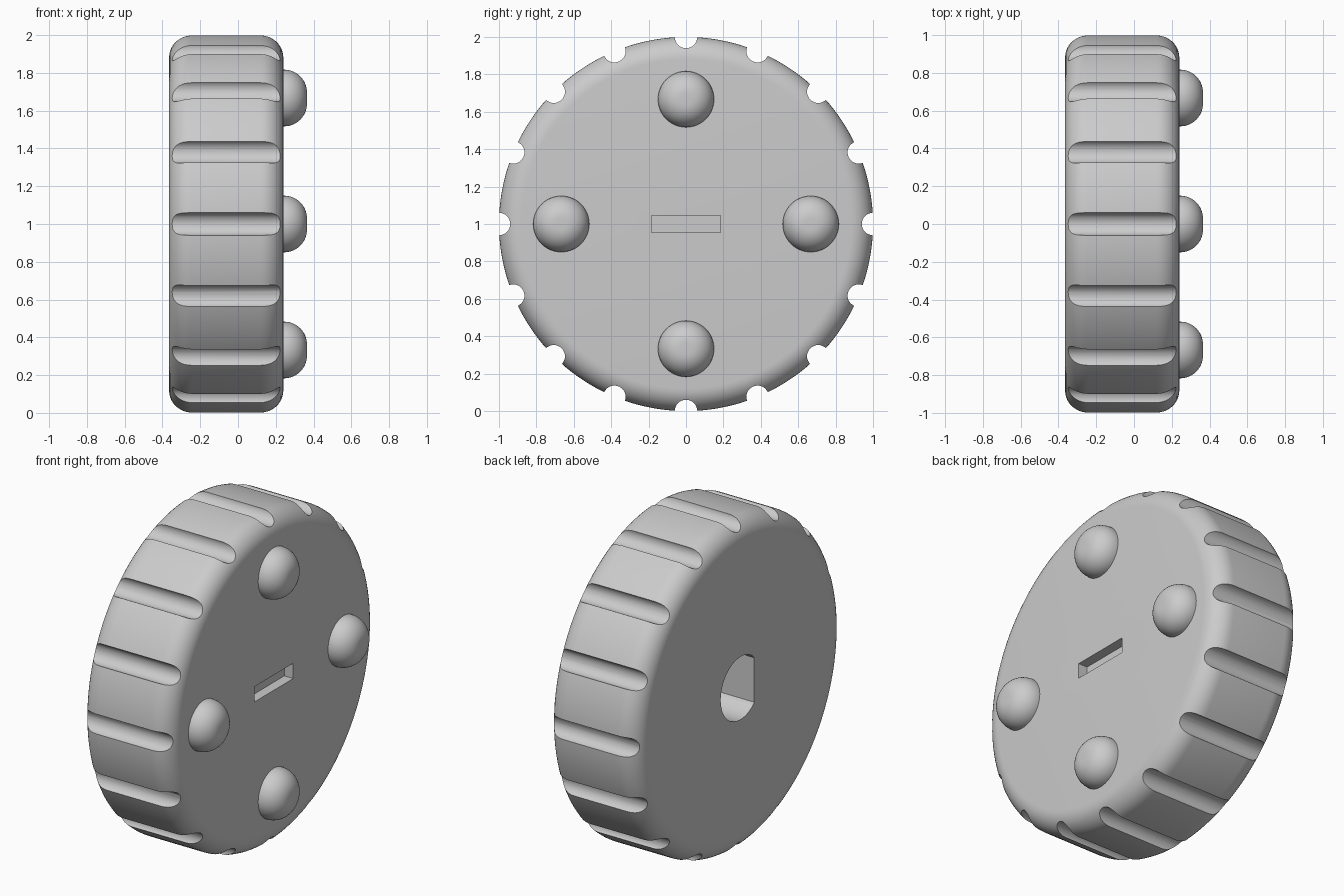
import bpy, bmesh
from math import pi, sin, cos, radians
from mathutils import Matrix, Vector

if "Cube" in bpy.data.objects:
    bpy.data.objects.remove(bpy.data.objects["Cube"])

grey = bpy.data.materials.new("plain grey")
grey.use_nodes = True
grey.diffuse_color = (0.6, 0.6, 0.6, 1)
grey.node_tree.nodes["Principled BSDF"].inputs["Base Color"].default_value = (0.6, 0.6, 0.6, 1)

LEFT, RIGHT, MID = -0.365, 0.24, 1.0   # end faces of the wheel, axle height


def make(name, bm):
    bmesh.ops.recalc_face_normals(bm, faces=bm.faces)
    mesh = bpy.data.meshes.new(name)
    bm.to_mesh(mesh)
    bm.free()
    mesh.materials.append(grey)
    ob = bpy.data.objects.new(name, mesh)
    bpy.context.collection.objects.link(ob)
    return ob


def arc(x, r, rad, a0, a1, n=10):
    """Quarter-round in the (x, radius) plane."""
    angles = [radians(a0 + (a1 - a0) * i / n) for i in range(n + 1)]
    return [(x + rad * cos(a), r + rad * sin(a)) for a in angles]


def lathe(name, profile, centre, steps):
    """Spin an (x, radius) profile about an axis parallel to x."""
    bm = bmesh.new()
    verts = [bm.verts.new((x, 0, r)) for x, r in profile]
    edges = [bm.edges.new(pair) for pair in zip(verts, verts[1:])]
    bmesh.ops.spin(bm, geom=verts + edges, cent=(0, 0, 0), axis=(1, 0, 0),
                   angle=2 * pi, steps=steps)
    bmesh.ops.remove_doubles(bm, verts=bm.verts, dist=1e-4)
    bmesh.ops.translate(bm, verts=bm.verts, vec=centre)
    return make(name, bm)


def prism(bm, outline, x0, x1):
    """Extrude a (y, z) outline from x0 to x1."""
    face = bm.faces.new([bm.verts.new((x0, y, z)) for y, z in outline])
    geom = bmesh.ops.extrude_face_region(bm, geom=[face])["geom"]
    moved = [v for v in geom if isinstance(v, bmesh.types.BMVert)]
    bmesh.ops.translate(bm, verts=moved, vec=(x1 - x0, 0, 0))


def circle(y, z, r, n):
    return [(y + r * cos(2 * pi * i / n), z + r * sin(2 * pi * i / n)) for i in range(n)]


def cut(target, cutter):
    mod = target.modifiers.new("cut", "BOOLEAN")
    mod.operation, mod.solver, mod.object = "DIFFERENCE", "EXACT", cutter
    bpy.context.view_layer.update()
    graph = bpy.context.evaluated_depsgraph_get()
    mesh = bpy.data.meshes.new_from_object(target.evaluated_get(graph))
    target.modifiers.clear()
    target.data = mesh
    bpy.data.objects.remove(cutter)


def smooth(ob):
    bpy.ops.object.select_all(action="DESELECT")
    ob.select_set(True)
    bpy.context.view_layer.objects.active = ob
    bpy.ops.object.shade_smooth_by_angle(angle=radians(30))


# Wheel body with rounded rims
FILLET = 0.12
profile = ([(LEFT, 0)] + arc(LEFT + FILLET, 1 - FILLET, FILLET, 180, 90)
           + arc(RIGHT - FILLET, 1 - FILLET, FILLET, 90, 0) + [(RIGHT, 0)])
wheel = lathe("wheel_body", profile, (0, 0, MID), 144)

# Sixteen round grip grooves across the rim
bm = bmesh.new()
for i in range(16):
    a = 2 * pi * i / 16
    prism(bm, circle(cos(a), MID + sin(a), 0.06, 32), -0.5, 0.5)
cut(wheel, make("groove_cutter", bm))

# Shallow slot in the knobbed face
bm = bmesh.new()
prism(bm, [(-0.185, MID - 0.046), (0.185, MID - 0.046),
           (0.185, MID + 0.046), (-0.185, MID + 0.046)], RIGHT - 0.06, 0.5)
cut(wheel, make("slot_cutter", bm))

# D-shaped shaft hole in the plain face
bm = bmesh.new()
prism(bm, [(max(y, -0.13), z) for y, z in circle(0, MID, 0.19, 64)], -0.5, LEFT + 0.4)
bmesh.ops.dissolve_limit(bm, angle_limit=0.01, verts=bm.verts, edges=bm.edges)
cut(wheel, make("shaft_hole_cutter", bm))
smooth(wheel)

# Four rounded knobs
knob_profile = [(RIGHT - 0.01, 0), (RIGHT - 0.01, 0.15)] + arc(RIGHT + 0.005, 0.03, 0.12, 90, 0, 12)
knob_profile.append((RIGHT + 0.125, 0))
for name, y, z in (("top", 0, 1), ("bottom", 0, -1), ("front", -1, 0), ("back", 1, 0)):
    knob = lathe(name + "_knob", knob_profile, (0, y * 0.667, MID + z * 0.667), 48)
    smooth(knob)
